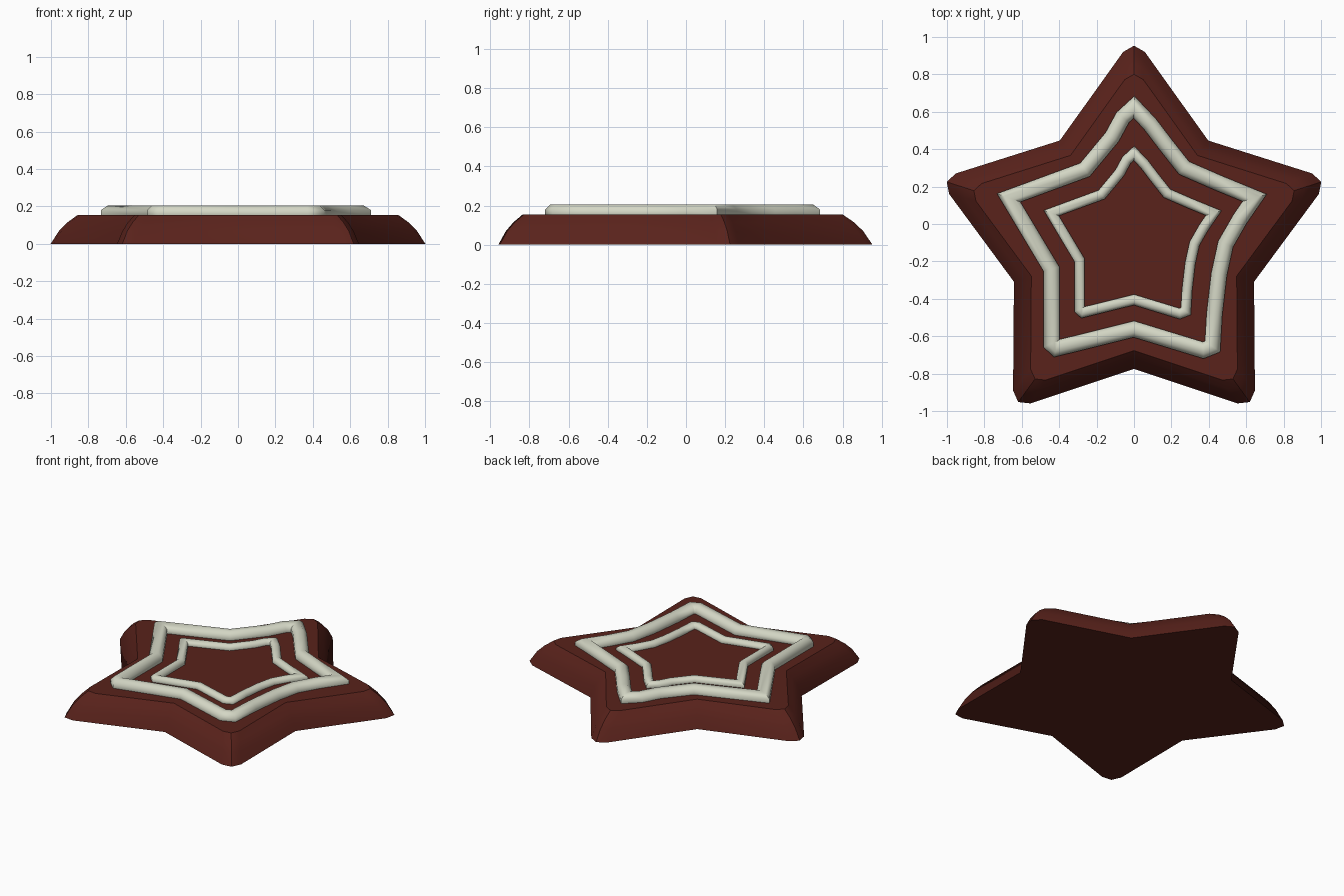
import bpy, bmesh, math
from mathutils import Vector

if "Cube" in bpy.data.objects:
    bpy.data.objects.remove(bpy.data.objects["Cube"])

CENTRE = Vector((0, -0.1))      # centre of the star


def material(name, col):
    m = bpy.data.materials.new(name)
    m.diffuse_color = (*col, 1)
    m.use_nodes = True
    m.node_tree.nodes["Principled BSDF"].inputs["Base Color"].default_value = m.diffuse_color
    return m


def skin(name, rings, mat, caps=False, closed=False, angle=40):
    """Join rings of equal length into a surface."""
    bm = bmesh.new()
    vs = [[bm.verts.new(p) for p in r] for r in rings]
    n = len(vs[0])
    pairs = list(zip(vs, vs[1:])) + ([(vs[-1], vs[0])] if closed else [])
    for a, b in pairs:
        for i in range(n):
            j = (i + 1) % n
            bm.faces.new((a[i], a[j], b[j], b[i]))
    if caps:
        bm.faces.new(vs[0])
        bm.faces.new(vs[-1])
    bmesh.ops.recalc_face_normals(bm, faces=bm.faces)
    me = bpy.data.meshes.new(name)
    bm.to_mesh(me)
    bm.free()
    ob = bpy.data.objects.new(name, me)
    bpy.context.collection.objects.link(ob)
    me.materials.append(mat)
    bpy.ops.object.select_all(action='DESELECT')
    bpy.context.view_layer.objects.active = ob
    ob.select_set(True)
    bpy.ops.object.shade_smooth_by_angle(angle=math.radians(angle))
    return ob


chocolate = material("chocolate", (0.10, 0.016, 0.011))
cream = material("cream", (0.66, 0.68, 0.56))

# Biscuit: five-pointed outline with blunt tips, shrinking towards the top
outline = []
for k in range(5):
    a = -k * math.tau / 5
    for x, y in ((-0.058, 1.02), (0, 1.053), (0.058, 1.02),
                 (0.675 * math.sin(math.pi / 5), 0.675 * math.cos(math.pi / 5))):
        outline.append(Vector((x * math.cos(a) - y * math.sin(a),
                               x * math.sin(a) + y * math.cos(a))))
levels = ((1.0, 0.0), (0.955, 0.07), (0.91, 0.115), (0.855, 0.155))
skin("biscuit", [[(*(p * s + CENTRE), z) for p in outline] for s, z in levels],
     chocolate, caps=True, angle=35)

# Piped icing: uneven star path, relative to the star centre
path = [(0, .725), (.085, .635), (.165, .53), (.267, .40), (.45, .32), (.645, .24),
        (.567, .127), (.49, -.007), (.455, -.167), (.43, -.38), (.42, -.555),
        (.37, -.575), (0, -.462), (-.415, -.565), (-.442, -.54), (-.442, -.14),
        (-.67, .24), (-.262, .39), (-.117, .565), (-.06, .67)]


def icing(name, scale, radius, z):
    pts = [Vector(p) * scale + CENTRE for p in path]
    rings = []
    for i, p in enumerate(pts):
        d0 = (p - pts[i - 1]).normalized()
        d1 = (pts[(i + 1) % len(pts)] - p).normalized()
        n0, n1 = Vector((-d0.y, d0.x)), Vector((-d1.y, d1.x))
        m = (n0 + n1).normalized()
        m /= max(m.dot(n0), 0.6)
        ring = []
        for k in range(8):
            a = (k + 0.5) * math.tau / 8
            q = p + m * radius * math.cos(a)
            ring.append((q.x, q.y, z + radius * math.sin(a)))
        rings.append(ring)
    skin(name, rings, cream, closed=True, angle=50)


icing("outer_icing", 1.0, 0.046, 0.163)
icing("inner_icing", 0.66, 0.030, 0.160)
